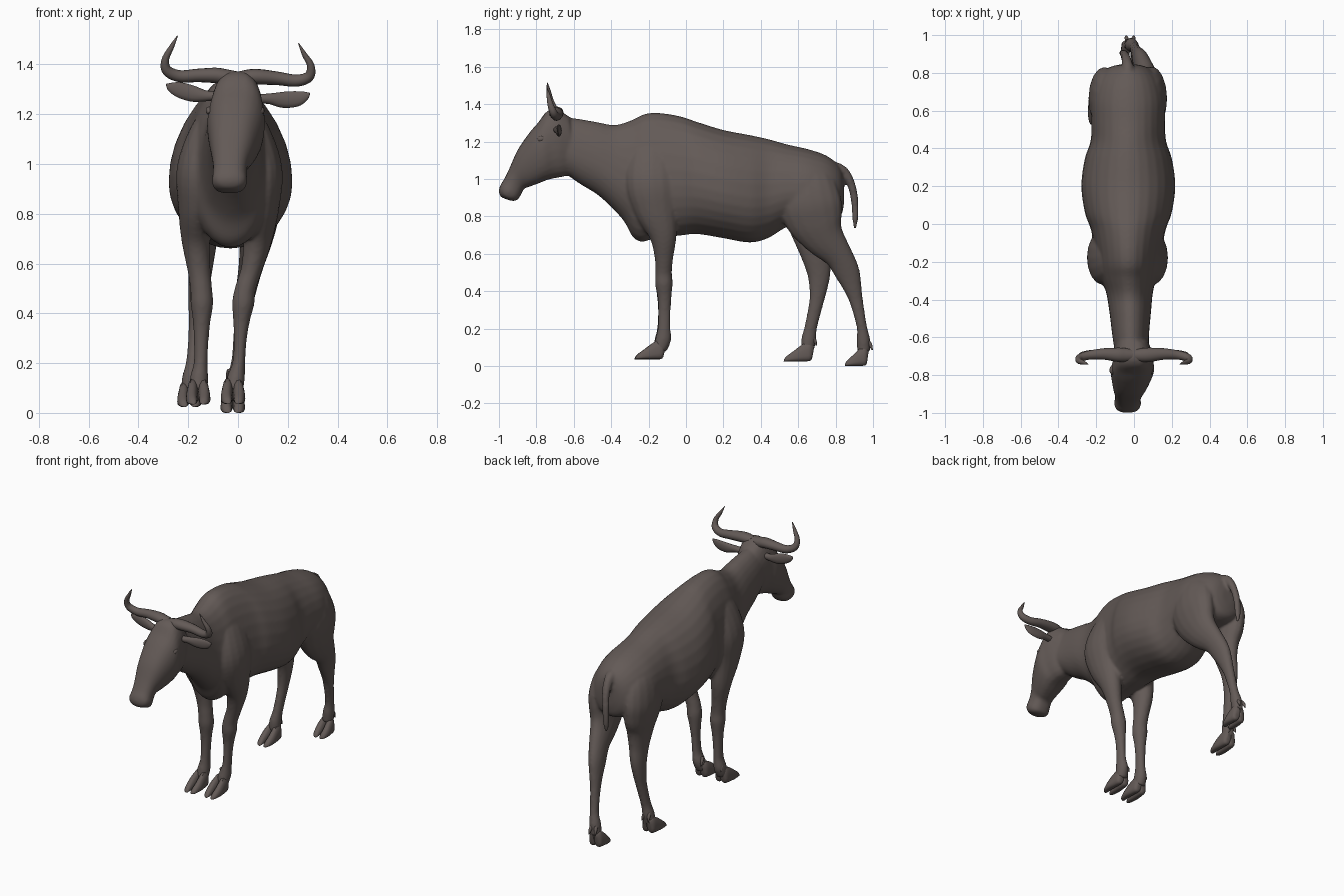
import bpy, math
from mathutils import Vector

hide = bpy.data.materials.new("dark brown hide")
hide.diffuse_color = (0.125, 0.102, 0.094, 1)


def spline(rows, n=5):
    """Catmull-Rom resampling of equal-length tuples."""
    out = []
    for i in range(len(rows) - 1):
        p0, p1, p2 = rows[max(i - 1, 0)], rows[i], rows[i + 1]
        p3 = rows[min(i + 2, len(rows) - 1)]
        for k in range(n):
            t = k / n
            out.append(tuple(
                b + 0.5 * t * (c - a + t * (2 * a - 5 * b + 4 * c - d + t * (3 * (b - c) + d - a)))
                for a, b, c, d in zip(p0, p1, p2, p3)))
    out.append(rows[-1])
    return out


def skin(name, rings):
    """Mesh from a list of equal rings, capped at both ends."""
    s = len(rings[0])
    verts = [v for r in rings for v in r]
    faces = [(i * s + j, i * s + (j + 1) % s, (i + 1) * s + (j + 1) % s, (i + 1) * s + j)
             for i in range(len(rings) - 1) for j in range(s)]
    faces += [tuple(range(s))[::-1], tuple(range(len(verts) - s, len(verts)))]
    me = bpy.data.meshes.new(name)
    me.from_pydata(verts, [], faces)
    me.materials.append(hide)
    ob = bpy.data.objects.new(name, me)
    bpy.context.collection.objects.link(ob)
    bpy.context.view_layer.objects.active = ob
    ob.select_set(True)
    bpy.ops.object.mode_set(mode='EDIT')
    bpy.ops.mesh.select_all(action='SELECT')
    bpy.ops.mesh.normals_make_consistent(inside=False)
    bpy.ops.object.mode_set(mode='OBJECT')
    bpy.ops.object.shade_smooth_by_angle(angle=math.radians(50))
    ob.select_set(False)
    return ob


def loft(name, rows, mid=0.45, e=1.0, sides=28, n=5):
    """Rows: top y, top z, bottom y, bottom z, half width, centre x."""
    rings = []
    for ty, tz, by, bz, w, cx in spline(rows, n):
        ring = []
        for j in range(sides):
            a = 2 * math.pi * j / sides
            c, s = math.cos(a), math.sin(a)
            f = mid + s * ((1 - mid) if s > 0 else mid)
            ring.append((cx + w * math.copysign(abs(c) ** e, c),
                         by + (ty - by) * f, bz + (tz - bz) * f))
        rings.append(ring)
    return skin(name, rings)


def tube(name, rows, ref, sides=16, n=5):
    """Rows: x, y, z, radius along ref, radius across ref."""
    pts = spline(rows, n)
    rings = []
    for i, p in enumerate(pts):
        t = (Vector(pts[min(i + 1, len(pts) - 1)][:3]) - Vector(pts[max(i - 1, 0)][:3])).normalized()
        u = Vector(ref)
        u = (u - t * u.dot(t)).normalized()
        v = t.cross(u)
        c = Vector(p[:3])
        rings.append([c + u * p[3] * math.cos(a) + v * p[4] * math.sin(a)
                      for a in (2 * math.pi * j / sides for j in range(sides))])
    return skin(name, rings)


# Trunk and neck
flesh = [loft("body", [
    (-.70, 1.33, -.66, 1.04, .09, -.012), (-.60, 1.325, -.57, .975, .098, -.018),
    (-.48, 1.305, -.46, .905, .11, -.02), (-.38, 1.289, -.34, .785, .125, -.024),
    (-.29, 1.315, -.285, .69, .15, -.03), (-.22, 1.348, -.235, .664, .165, -.03),
    (-.14, 1.353, -.16, .682, .175, -.03), (-.03, 1.335, -.03, .697, .198, -.03),
    (.06, 1.305, .06, .705, .23, -.03), (.20, 1.262, .20, .683, .249, -.03),
    (.34, 1.235, .34, .660, .232, -.03), (.44, 1.213, .44, .684, .20, -.03),
    (.54, 1.185, .54, .743, .195, -.03), (.65, 1.160, .65, .765, .195, -.03),
    (.74, 1.130, .74, .775, .172, -.03), (.80, 1.09, .80, .785, .137, -.03),
    (.832, 1.045, .832, .81, .095, -.03), (.845, .98, .845, .87, .04, -.03)], mid=.42)]

# Head with muzzle and lips
flesh.append(loft("head", [
    (-.62, 1.33, -.62, 1.02, .085, -.01), (-.69, 1.372, -.665, 1.01, .10, -.005),
    (-.745, 1.36, -.705, 1.003, .107, -.005), (-.79, 1.302, -.745, .993, .116, -.008),
    (-.838, 1.246, -.79, .975, .107, -.013), (-.90, 1.155, -.84, .957, .088, -.022),
    (-.945, 1.055, -.866, .947, .071, -.03), (-.972, 1.0, -.88, .92, .068, -.033),
    (-.993, .965, -.90, .888, .071, -.034), (-1.0, .93, -.925, .882, .06, -.034),
    (-.992, .905, -.95, .887, .03, -.034)], mid=.55, e=.72, sides=24))
flesh.append(loft("lips", [
    (-.93, .985, -.92, .93, .05, -.034), (-.965, .99, -.955, .905, .068, -.034),
    (-.99, .97, -.98, .897, .058, -.034), (-1.0, .945, -.995, .91, .03, -.034)],
    mid=.5, sides=20, n=4))

# Tail
flesh.append(tube("tail", [
    (-.03, .76, 1.07, .03, .03), (-.033, .82, 1.055, .03, .028), (-.037, .858, 1.02, .027, .026),
    (-.045, .887, .96, .024, .022), (-.055, .902, .88, .022, .02),
    (-.06, .905, .79, .02, .016), (-.06, .902, .73, .007, .007)], (1, 0, 0), sides=12))

# Paired head parts; the head is rolled a little, so the -x side sits higher
for side, s, r in (("right", 1, 0), ("left", -1, .012)):
    tube(side + "_horn", [
        (s * .01, -.695, 1.345, .032, .028), (s * .05, -.694, 1.35, .037, .031),
        (s * .09, -.692, 1.35 + r / 2, .037, .031),
        (s * .16, -.688, 1.344 + r, .03, .027), (s * .235, -.694, 1.335 + 1.5 * r, .024, .024),
        (s * .285, -.708, 1.352 + 2 * r, .021, .021), (s * .292, -.724, 1.395 + 2 * r, .016, .015),
        (s * .267, -.734, 1.44 + 2.5 * r, .011, .010),
        (s * .243, -.742, 1.485 + 2.5 * r, .002, .002)], (0, 1, 0))
    tube(side + "_ear", [
        (s * .085, -.69, 1.262 + r, .018, .02), (s * .13, -.685, 1.262 + r, .022, .018),
        (s * .18, -.68, 1.258 + 2 * r, .032, .016), (s * .235, -.68, 1.262 + 3 * r, .031, .012),
        (s * .27, -.683, 1.274 + 3 * r, .019, .008),
        (s * .288, -.685, 1.285 + 3 * r, .003, .002)], (0, 0, 1), sides=12)
    tube(side + "_eye", [
        (s * .10 - .012, -.795, 1.205, .006, .006), (s * .104 - .012, -.782, 1.212, .015, .013),
        (s * .104 - .012, -.765, 1.216, .015, .013), (s * .10 - .012, -.75, 1.218, .006, .006)],
        (0, 0, 1), sides=10, n=3)


def foot(name, x, y, z, k=1.0):
    """Cloven hoof: two toes and two dewclaws."""
    for i, s in (("outer", 1), ("inner", -1)):
        cx = x + s * .023
        rows = [(.035, .085, .025, .03, .012, x + s * .014), (.01, .105, .015, .004, .022, x + s * .02),
                (-.03, .092, -.02, 0, .024, cx), (-.075, .058, -.07, 0, .023, cx + s * .003),
                (-.115, .028, -.118, 0, .017, cx), (-.128, .01, -.13, 0, .006, cx - s * .004)]
        loft(f"{name}_{i}_toe", [(y + a * k, z + b, y + c * k, z + d, w, q)
                                 for a, b, c, d, w, q in rows], mid=.3, e=.8, sides=14, n=3)
        tube(f"{name}_{i}_dewclaw", [
            (x + s * .014, y + .02, z + .135, .011, .011), (x + s * .019, y + .036, z + .112, .010, .010),
            (x + s * .021, y + .046, z + .085, .003, .003)], (1, 0, 0), sides=8, n=3)


# Front legs, from shoulder to fetlock: x, y, z, depth, width
flesh.append(tube("right_front_leg", [
    (.03, -.15, 1.24, .05, .03), (.066, -.175, 1.13, .12, .062), (.098, -.18, .98, .142, .08),
    (.096, -.16, .84, .118, .072), (.08, -.123, .70, .075, .058), (.055, -.118, .58, .05, .043),
    (.03, -.12, .50, .045, .042), (.021, -.118, .44, .047, .045), (.014, -.115, .37, .038, .034),
    (.009, -.115, .29, .033, .026), (.003, -.117, .20, .035, .026), (-.008, -.122, .14, .042, .036),
    (-.017, -.14, .085, .035, .036)], (0, 1, 0)))
foot("right_front_hoof", -.02, -.142, .036)
flesh.append(tube("left_front_leg", [
    (-.09, -.15, 1.24, .05, .03), (-.131, -.175, 1.13, .12, .062), (-.166, -.18, .98, .142, .08),
    (-.172, -.16, .84, .118, .07), (-.17, -.123, .70, .075, .058), (-.157, -.118, .58, .05, .047),
    (-.148, -.12, .50, .045, .044), (-.145, -.118, .44, .047, .046), (-.146, -.117, .37, .038, .036),
    (-.148, -.117, .29, .033, .03), (-.15, -.12, .20, .035, .028), (-.156, -.126, .14, .042, .037),
    (-.16, -.142, .085, .035, .036)], (0, 1, 0)))
foot("left_front_hoof", -.16, -.146, .034)

# Hind legs, from thigh to fetlock: the right one is stretched back
flesh.append(tube("right_hind_leg", [
    (.02, .64, 1.08, .06, .05), (.072, .645, 1.0, .14, .075), (.09, .662, .88, .168, .085),
    (.085, .69, .78, .155, .077), (.072, .735, .69, .115, .065), (.052, .815, .59, .078, .05),
    (.034, .862, .50, .068, .042), (.022, .89, .42, .05, .035), (.012, .912, .34, .036, .029),
    (.0, .94, .21, .028, .027), (-.012, .948, .14, .037, .034),
    (-.02, .95, .075, .034, .034)], (0, 1, 0)))
foot("right_hind_hoof", -.021, .95, 0, .78)
flesh.append(tube("left_hind_leg", [
    (-.08, .64, 1.08, .06, .05), (-.135, .645, 1.0, .14, .075), (-.155, .662, .88, .168, .085),
    (-.154, .675, .78, .15, .077), (-.148, .68, .69, .11, .064), (-.15, .695, .59, .08, .05),
    (-.157, .71, .50, .064, .042), (-.163, .708, .42, .05, .036), (-.168, .697, .34, .039, .03),
    (-.18, .668, .21, .034, .028), (-.19, .656, .14, .04, .035),
    (-.195, .65, .085, .034, .035)], (0, 1, 0)))
foot("left_hind_hoof", -.195, .652, .024)

# Fuse trunk, head, tail and legs into one smooth hide
bpy.ops.object.select_all(action='DESELECT')
for ob in flesh:
    ob.select_set(True)
bpy.context.view_layer.objects.active = flesh[0]
bpy.ops.object.join()
body = bpy.context.object
remesh = body.modifiers.new("fuse", 'REMESH')
remesh.mode = 'VOXEL'
remesh.voxel_size = 0.009
soften = body.modifiers.new("soften", 'SMOOTH')
soften.factor, soften.iterations = 0.5, 6
for m in ("fuse", "soften"):
    bpy.ops.object.modifier_apply(modifier=m)
bpy.ops.object.shade_smooth()
